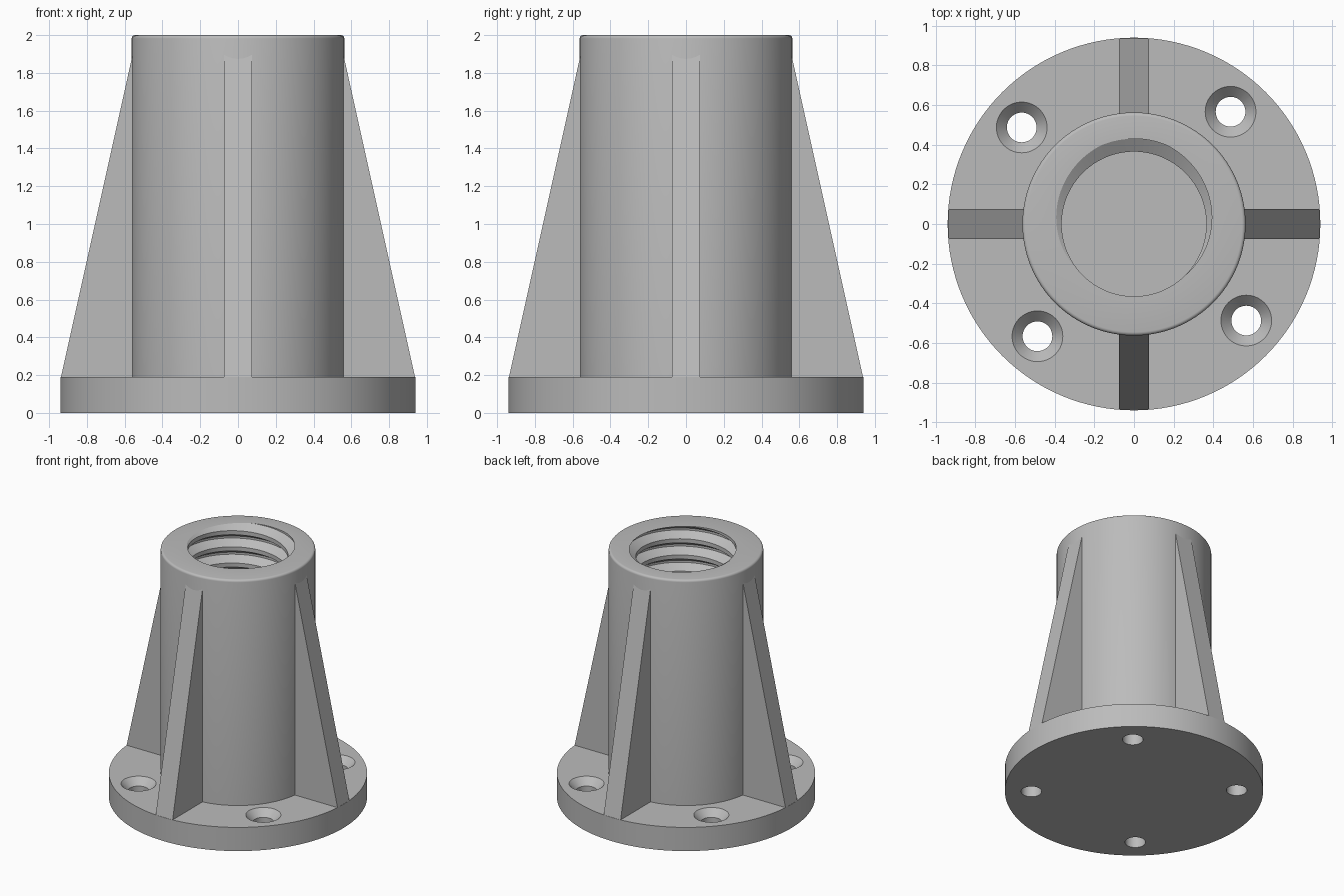
import bpy, bmesh
from math import pi, sin, cos, radians

if "Cube" in bpy.data.objects:
    bpy.data.objects.remove(bpy.data.objects["Cube"])

grey = bpy.data.materials.new("light grey")
grey.use_nodes = True
colour = (0.5, 0.5, 0.5, 1)
grey.diffuse_color = colour
grey.node_tree.nodes["Principled BSDF"].inputs["Base Color"].default_value = colour

BASE_R, BASE_H = 0.94, 0.19
TUBE_R, TOP = 0.563, 2.0
MINOR, MAJOR, PITCH = 0.365, 0.43, 0.13
TURN = 2 * pi


def finish(name, bm):
    bmesh.ops.remove_doubles(bm, verts=bm.verts, dist=1e-5)
    bmesh.ops.recalc_face_normals(bm, faces=bm.faces)
    mesh = bpy.data.meshes.new(name)
    bm.to_mesh(mesh)
    bm.free()
    mesh.materials.append(grey)
    ob = bpy.data.objects.new(name, mesh)
    bpy.context.collection.objects.link(ob)
    return ob


def activate(ob):
    bpy.ops.object.select_all(action='DESELECT')
    ob.select_set(True)
    bpy.context.view_layer.objects.active = ob


def lathe(name, profile, sides, centre=(0, 0)):
    """Sweep profile(angle) -> [(radius, z), ...] around a vertical axis."""
    bm = bmesh.new()
    columns = []
    for i in range(sides + 1):
        a = TURN * i / sides
        columns.append([bm.verts.new((centre[0] + r * cos(a), centre[1] + r * sin(a), z))
                        for r, z in profile(a)])
    for c, d in zip(columns, columns[1:]):
        for j in range(len(c) - 1):
            bm.faces.new((c[j], d[j], d[j + 1], c[j + 1]))
    bmesh.ops.dissolve_degenerate(bm, edges=bm.edges, dist=1e-6)
    return finish(name, bm)


# Round base flange
base = lathe("base_flange", lambda a: [(0, 0), (BASE_R, 0), (BASE_R, BASE_H), (0, BASE_H)], 128)

# Countersunk screw holes cut through the flange
for k in range(4):
    a = radians(49.3 + 90 * k)
    cutter = lathe("hole_cutter", lambda t: [(0, -0.1), (0.075, -0.1), (0.075, 0.135), (0.128, BASE_H),
                                             (0.128, 0.3), (0, 0.3)],
                   48, (0.747 * cos(a), 0.747 * sin(a)))
    cutter.hide_render = True
    cut = base.modifiers.new("screw_hole", 'BOOLEAN')
    cut.operation = 'DIFFERENCE'
    cut.solver = 'EXACT'
    cut.object = cutter
    activate(base)
    bpy.ops.object.modifier_apply(modifier=cut.name)
    bpy.data.objects.remove(cutter)


# Hollow tube with a rounded rim and a helical thread in its bore
def thread_radius(z, a):
    d = abs(((z - TOP) / PITCH - (a - pi / 2) / TURN + 0.5) % 1 - 0.5)
    return MAJOR - (MAJOR - MINOR) * min(1, max(0, (d - 1 / 16) * 16 / 5))


def tube_profile(a):
    rim = 0.018
    pts = [(TUBE_R, BASE_H)]
    for i in range(5):
        t = pi / 2 * i / 4
        pts.append((TUBE_R - rim + rim * cos(t), TOP - rim + rim * sin(t)))
    for k in range(2, -17, -1):
        for offset in (3 / 8, 1 / 16, -1 / 16, -3 / 8):
            z = TOP + PITCH * (k + offset + (a - pi / 2) / TURN)
            z = min(TOP, max(BASE_H, z))
            pts.append((thread_radius(z, a), z))
    return pts


tube = lathe("threaded_tube", tube_profile, 128)

# Four tapered ribs bracing the tube
ribs = []
for k in range(4):
    a = pi / 2 * k
    bm = bmesh.new()
    sides = []
    for w in (-0.075, 0.075):
        outline = [(0.5, BASE_H), (0.937, BASE_H), (TUBE_R - 0.008, 1.91), (0.5, 1.91)]
        sides.append([bm.verts.new((r * cos(a) - w * sin(a), r * sin(a) + w * cos(a), z))
                      for r, z in outline])
    for s in sides:
        bm.faces.new(s)
    for i in range(4):
        j = (i + 1) % 4
        bm.faces.new((sides[0][i], sides[0][j], sides[1][j], sides[1][i]))
    ribs.append(finish(("left", "back", "right", "front")[k] + "_rib", bm))

# Smooth round surfaces, keep edges crisp
for ob in (base, tube):
    activate(ob)
    bpy.ops.object.shade_smooth_by_angle(angle=radians(30))
